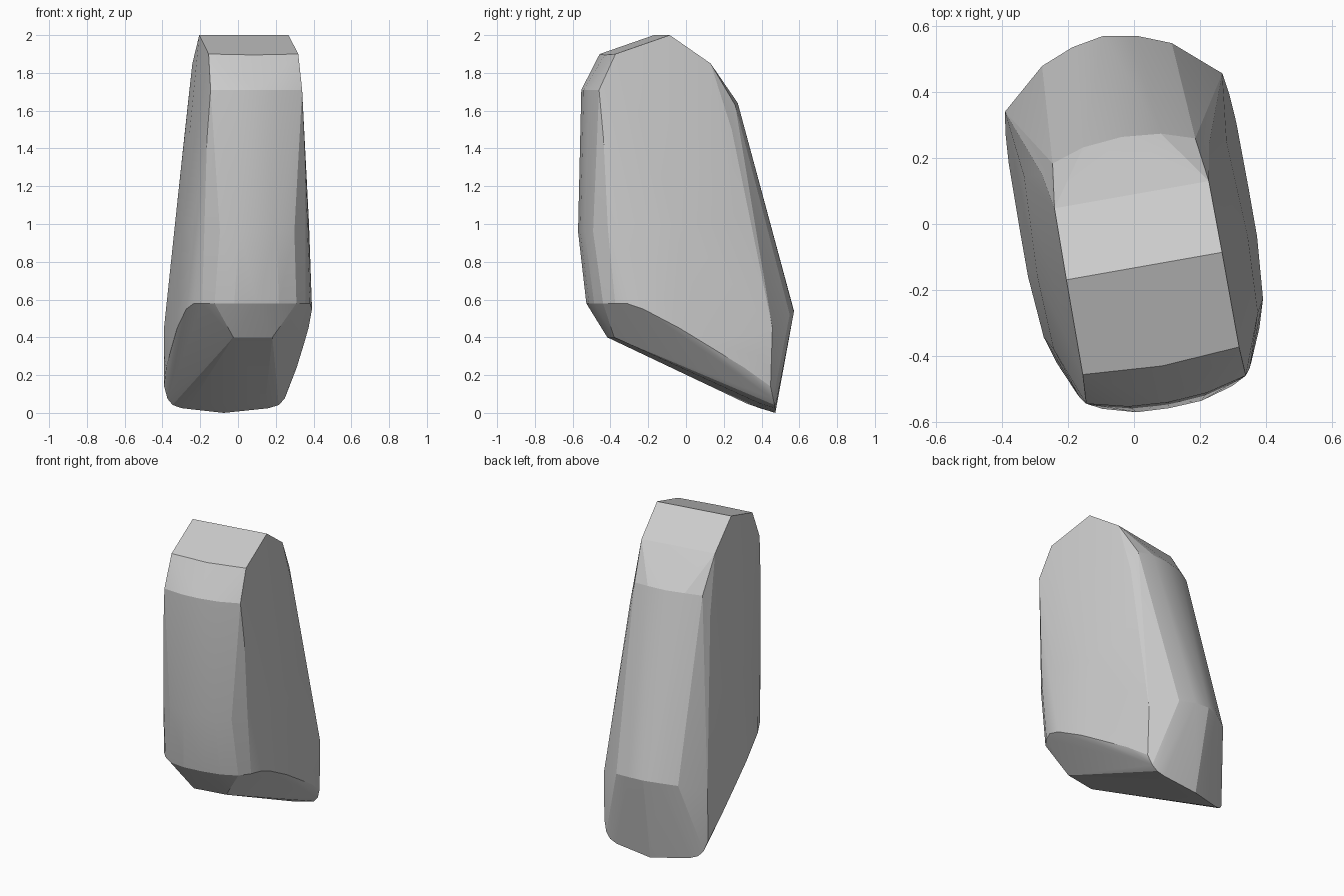
import bpy, bmesh, math
from mathutils import Matrix, Vector

if "Cube" in bpy.data.objects:
    bpy.data.objects.remove(bpy.data.objects["Cube"])

# Half of the faceted shell (u = half width, v = depth, z = height), mirrored in u
half = [
    # top ridge and sloped cap
    (.24, -.13, 2.0), (.241, -.422, 1.9), (0, -.438, 1.895),
    (.238, .09, 1.85), (.11, .075, 1.86),
    # upper front and upper back rims
    (.246, -.511, 1.71), (.12, -.542, 1.71), (0, -.55, 1.71),
    (.22, .225, 1.63), (.12, .257, 1.64), (0, .268, 1.64),
    # side walls
    (.285, -.1, 1.5), (.258, .2, 1.5), (.262, -.49, 1.45),
    (.325, -.1, 1.0), (.312, .2, 1.0), (.315, -.33, 1.0),
    # front bulge
    (.272, -.468, .97), (.2, -.535, .96), (.1, -.563, .96), (0, -.568, .96),
    # lower front rim and chin
    (.277, -.43, .58), (.22, -.485, .58), (.12, -.515, .58), (0, -.522, .58),
    (.105, -.405, .4),
    # lower side rims
    (.312, -.375, .58), (.338, -.29, .55), (.353, -.1, .45), (.353, .05, .36),
    (.351, .25, .24), (.345, .34, .3),
    # back bulge
    (.335, .405, .45), (.2, .522, .52), (.1, .562, .535), (0, .58, .54),
    # rounded heel
    (.336, .395, .14), (.315, .413, .075), (.285, .425, .042),
    (.235, .438, .025), (0, .48, 0), (.2, .36, .05),
]

bm = bmesh.new()
turn = Matrix.Rotation(math.radians(10), 3, 'Z')
for u, v, z in half:
    for side in ((1, -1) if u else (1,)):
        bm.verts.new(turn @ Vector((side * u + .012, v, z)))

# Wrap the points in a convex shell
res = bmesh.ops.convex_hull(bm, input=bm.verts[:])
loose = [v for v in bm.verts if not v.link_faces]
bmesh.ops.delete(bm, geom=loose, context='VERTS')
bmesh.ops.recalc_face_normals(bm, faces=bm.faces[:])

# Centre on the origin and stand on the ground
lo = [min(v.co[i] for v in bm.verts) for i in range(3)]
hi = [max(v.co[i] for v in bm.verts) for i in range(3)]
bmesh.ops.translate(bm, verts=bm.verts[:],
                    vec=(-(lo[0] + hi[0]) / 2, -(lo[1] + hi[1]) / 2, -lo[2]))

mesh = bpy.data.meshes.new("faceted_block")
bm.to_mesh(mesh)
bm.free()
block = bpy.data.objects.new("faceted_block", mesh)
bpy.context.collection.objects.link(block)

# Soften shallow facets, keep hard rims
bpy.context.view_layer.objects.active = block
block.select_set(True)
bpy.ops.object.shade_smooth_by_angle(angle=math.radians(12))
